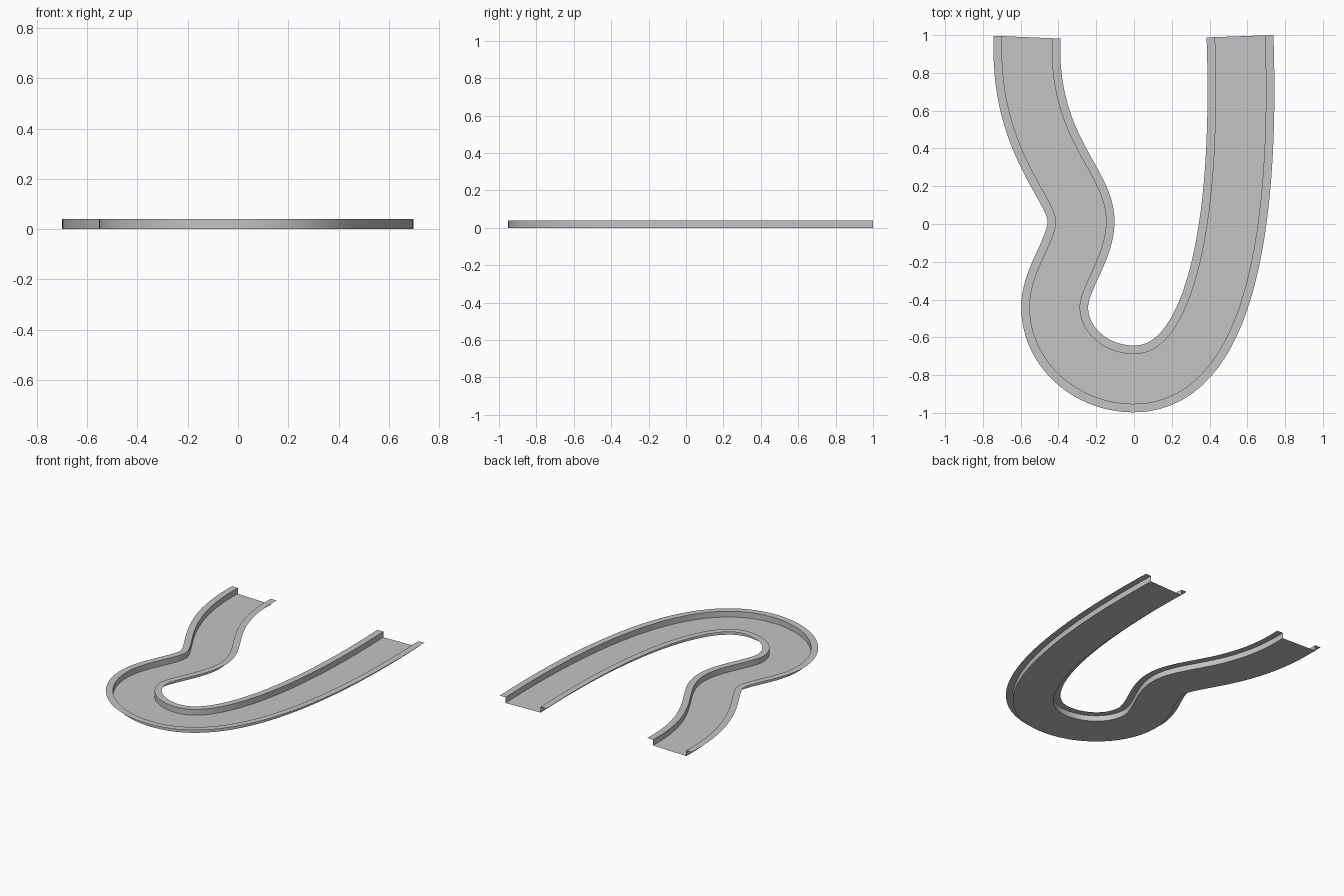
import bpy
from mathutils import Vector

if "Cube" in bpy.data.objects:
    bpy.data.objects.remove(bpy.data.objects["Cube"], do_unlink=True)

FLOOR, RIM, HEIGHT, STEPS = 0.132, 0.177, 0.04, 32

# Plain grey used for the whole channel
grey = bpy.data.materials.new("plain_grey")
grey.use_nodes = True
grey.diffuse_color = (0.55, 0.55, 0.55, 1)
grey.node_tree.nodes["Principled BSDF"].inputs["Base Color"].default_value = grey.diffuse_color

# Winding centre line: knot, handle, handle, knot, ...
PATH = [Vector(p) for p in (
    (-0.566, 0.989), (-0.59, 0.42), (-0.28, 0.21),
    (-0.28, 0.015), (-0.28, -0.135), (-0.42, -0.29),
    (-0.42, -0.44), (-0.42, -0.65), (-0.23, -0.82),
    (0, -0.82), (0.50, -0.82), (0.592, 0.15),
    (0.561, 0.994))]


def sample_path():
    """Return (point, sideways direction) pairs along the centre line."""
    result = []
    for k in range(0, len(PATH) - 1, 3):
        a, b, c, d = PATH[k:k + 4]
        first = 0 if k == 0 else 1
        for i in range(first, STEPS + 1):
            t = i / STEPS
            s = 1 - t
            point = a * s**3 + b * 3 * s * s * t + c * 3 * s * t * t + d * t**3
            along = ((b - a) * s * s + (c - b) * 2 * s * t + (d - c) * t * t).normalized()
            result.append((point, Vector((-along.y, along.x))))
    return result


SAMPLES = sample_path()


def strip(name, start, end):
    """Sweep one line of the cross-section, given as (offset, height) ends."""
    verts = []
    for point, side in SAMPLES:
        for offset, z in (start, end):
            verts.append((*(point + side * offset), z))
    faces = [(2 * i, 2 * i + 2, 2 * i + 3, 2 * i + 1) for i in range(len(SAMPLES) - 1)]
    mesh = bpy.data.meshes.new(name)
    mesh.from_pydata(verts, [], faces)
    mesh.materials.append(grey)
    mesh.shade_smooth()
    obj = bpy.data.objects.new(name, mesh)
    bpy.context.collection.objects.link(obj)


# Open channel: a flat floor, two upright walls and two outward rims
strip("outer_rim", (-RIM, HEIGHT), (-FLOOR, HEIGHT))
strip("outer_wall", (-FLOOR, HEIGHT), (-FLOOR, 0))
strip("channel_floor", (-FLOOR, 0), (FLOOR, 0))
strip("inner_wall", (FLOOR, 0), (FLOOR, HEIGHT))
strip("inner_rim", (FLOOR, HEIGHT), (RIM, HEIGHT))
